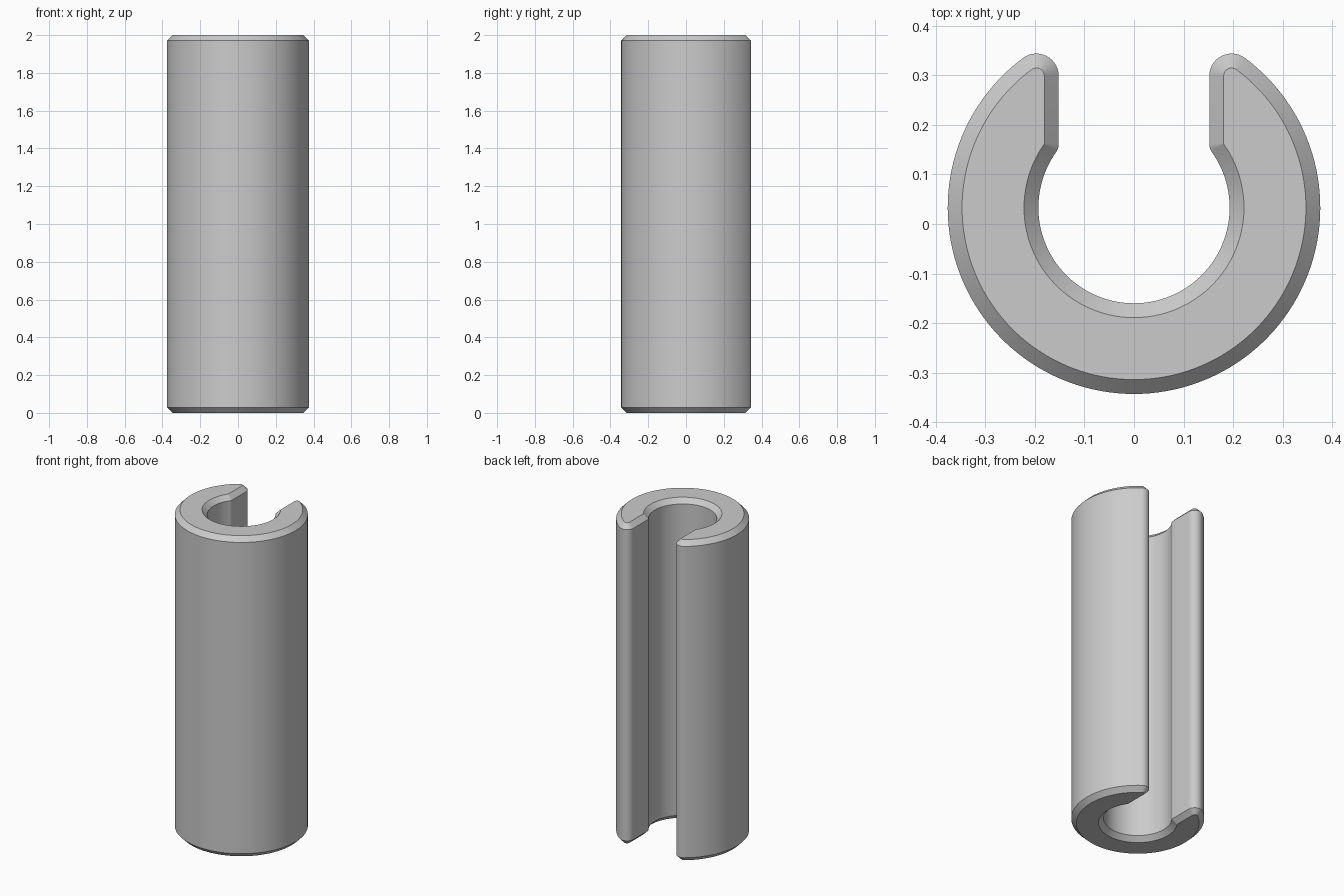
import bpy
import bmesh
from math import sin, cos, pi, sqrt, atan2, radians

cube = bpy.data.objects.get("Cube")
if cube:
    bpy.data.objects.remove(cube, do_unlink=True)

HEIGHT, CHAMFER = 2.0, 0.029
CENTRE_Y = 0.033          # axis of the bore and the outer wall
OUTER, INNER = 0.376, 0.193
SLOT = 0.152              # half width of the slot
TIP, CORNER = 0.045, 0.03  # rounding of the slot's outer and inner edges


def arc(cx, cy, radius, start, end, steps):
    return [(cx + radius * cos(start + (end - start) * i / steps),
             cy + radius * sin(start + (end - start) * i / steps))
            for i in range(steps + 1)]


def profile(inset):
    """C-shaped outline, shrunk by inset; always the same point count."""
    tip_x, corner_x = SLOT + TIP, SLOT + CORNER
    tip_y = sqrt((OUTER - TIP) ** 2 - tip_x ** 2)
    corner_y = sqrt((INNER + CORNER) ** 2 - corner_x ** 2)
    a, b = atan2(tip_y, tip_x), atan2(corner_y, corner_x)
    half = arc(0, CENTRE_Y, OUTER - inset, -pi / 2, a, 56)
    half += arc(tip_x, CENTRE_Y + tip_y, TIP - inset, a, pi, 14)[1:]
    half += arc(corner_x, CENTRE_Y + corner_y, CORNER - inset, pi, pi + b, 6)
    half += arc(0, CENTRE_Y, INNER + inset, b, -pi / 2, 48)[1:]
    return half + [(-x, y) for x, y in reversed(half[1:-1])]


# Slotted sleeve: stacked outlines, with chamfered ends
bm = bmesh.new()
levels = [(0, CHAMFER), (CHAMFER, 0), (HEIGHT - CHAMFER, 0), (HEIGHT, CHAMFER)]
rings = [[bm.verts.new((x, y, z)) for x, y in profile(inset)]
         for z, inset in levels]
for low, high in zip(rings, rings[1:]):
    for i in range(len(low)):
        bm.faces.new((low[i - 1], low[i], high[i], high[i - 1]))

# End caps: strips joining each point of the outline to its mirror neighbour
bm.faces.new(list(reversed(rings[0])))
bm.faces.new(rings[-1])
bmesh.ops.recalc_face_normals(bm, faces=bm.faces)

mesh = bpy.data.meshes.new("slotted_sleeve")
bm.to_mesh(mesh)
bm.free()
sleeve = bpy.data.objects.new("slotted_sleeve", mesh)
bpy.context.collection.objects.link(sleeve)

# Plain grey
grey = bpy.data.materials.new("grey")
grey.use_nodes = True
colour = (0.6, 0.6, 0.6, 1)
grey.diffuse_color = colour
grey.node_tree.nodes["Principled BSDF"].inputs["Base Color"].default_value = colour
mesh.materials.append(grey)

# Smooth walls, crisp chamfer edges
bpy.ops.object.select_all(action="DESELECT")
sleeve.select_set(True)
bpy.context.view_layer.objects.active = sleeve
bpy.ops.object.shade_smooth_by_angle(angle=radians(30))
